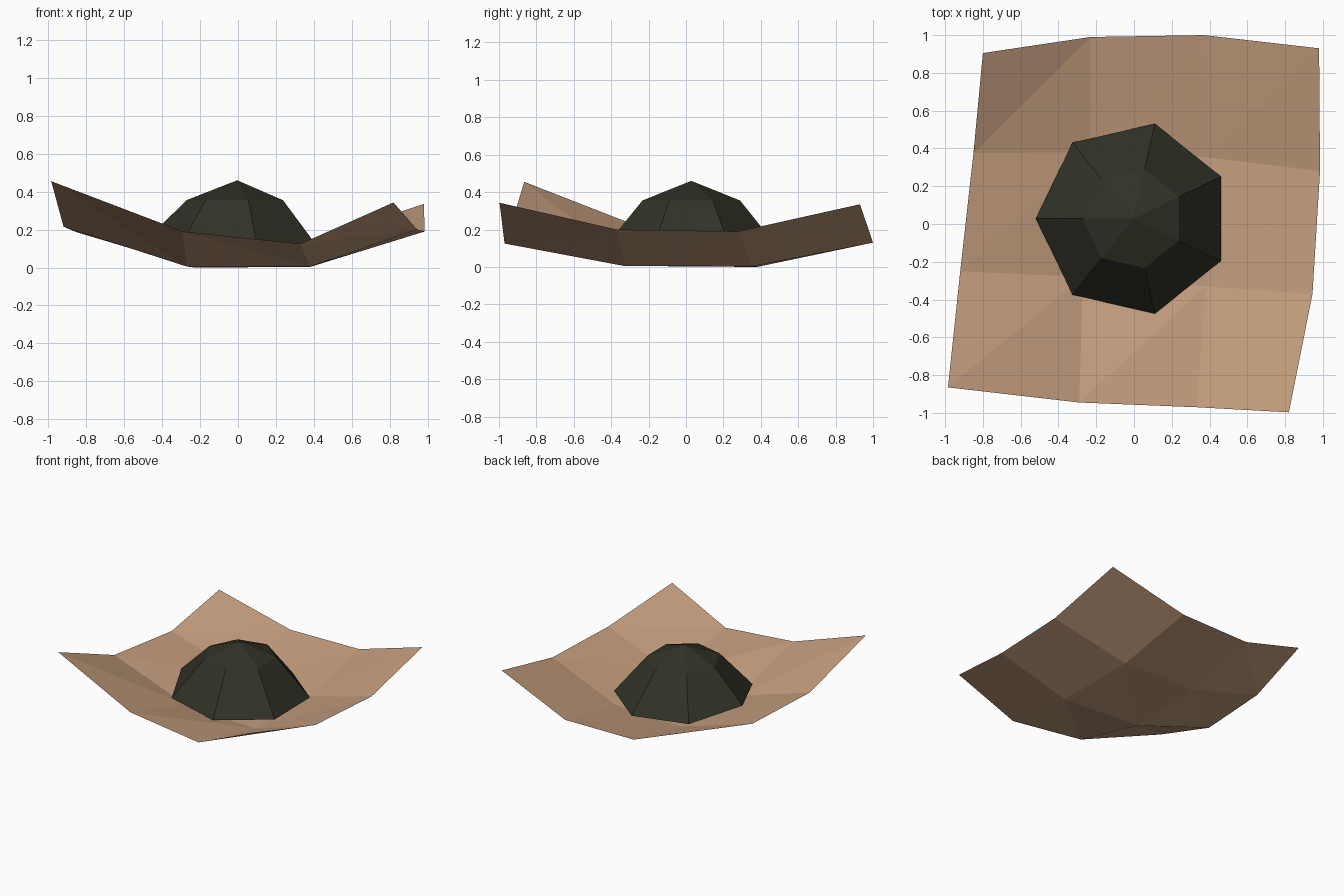
import bpy, bmesh, math

if "Cube" in bpy.data.objects:
    bpy.data.objects.remove(bpy.data.objects["Cube"])


def material(name, rgb):
    m = bpy.data.materials.new(name)
    m.diffuse_color = (*rgb, 1.0)
    m.use_nodes = True
    m.node_tree.nodes["Principled BSDF"].inputs["Base Color"].default_value = m.diffuse_color
    return m


def make_object(name, bm, mat):
    me = bpy.data.meshes.new(name)
    bm.to_mesh(me)
    bm.free()
    me.materials.append(mat)
    ob = bpy.data.objects.new(name, me)
    bpy.context.collection.objects.link(ob)
    return ob


tan = material("tan cloth", (0.55, 0.335, 0.205))
dark = material("dark olive", (0.030, 0.031, 0.019))

# Curled sheet: 4 x 4 points, rows from front to back
rows = [
    [(-.985, -.865, .455), (-.29, -.945, .19), (.33, -.97, .125), (.82, -.997, .343)],
    [(-.92, -.25, .215), (-.27, -.28, .005), (.38, -.33, .005), (.945, -.37, .20)],
    [(-.85, .375, .186), (-.23, .38, .0), (.38, .355, .003), (.985, .28, .19)],
    [(-.80, .905, .328), (-.23, .99, .128), (.37, 1.0, .13), (.98, .93, .335)],
]
bm = bmesh.new()
grid = [[bm.verts.new(p) for p in row] for row in rows]
for j in range(3):
    for i in range(3):
        a, b = grid[j][i], grid[j][i + 1]
        c, d = grid[j + 1][i + 1], grid[j + 1][i]
        bm.faces.new((a, b, c))
        bm.faces.new((a, c, d))
make_object("curled_sheet", bm, tan)

# Seven-sided dome; its lower rim follows the sheet upwards on the left
SIDES, CY = 7, 0.028
rim_z = [.11, .078, .055, .047, .053, .053, .064]
bm = bmesh.new()
rim, shoulder = [], []
for k in range(SIDES):
    t = math.pi + k * math.tau / SIDES
    c, s = math.cos(t), math.sin(t)
    rim.append(bm.verts.new((.5155 * c - .004, .5155 * s + CY, rim_z[k])))
    shoulder.append(bm.verts.new((.268 * c - .004, .268 * s + CY, .355)))
apex = bm.verts.new((-.004, CY, .46))
for k in range(SIDES):
    n = (k + 1) % SIDES
    bm.faces.new((rim[k], rim[n], shoulder[n], shoulder[k]))
    bm.faces.new((shoulder[k], shoulder[n], apex))
make_object("dome", bm, dark)
